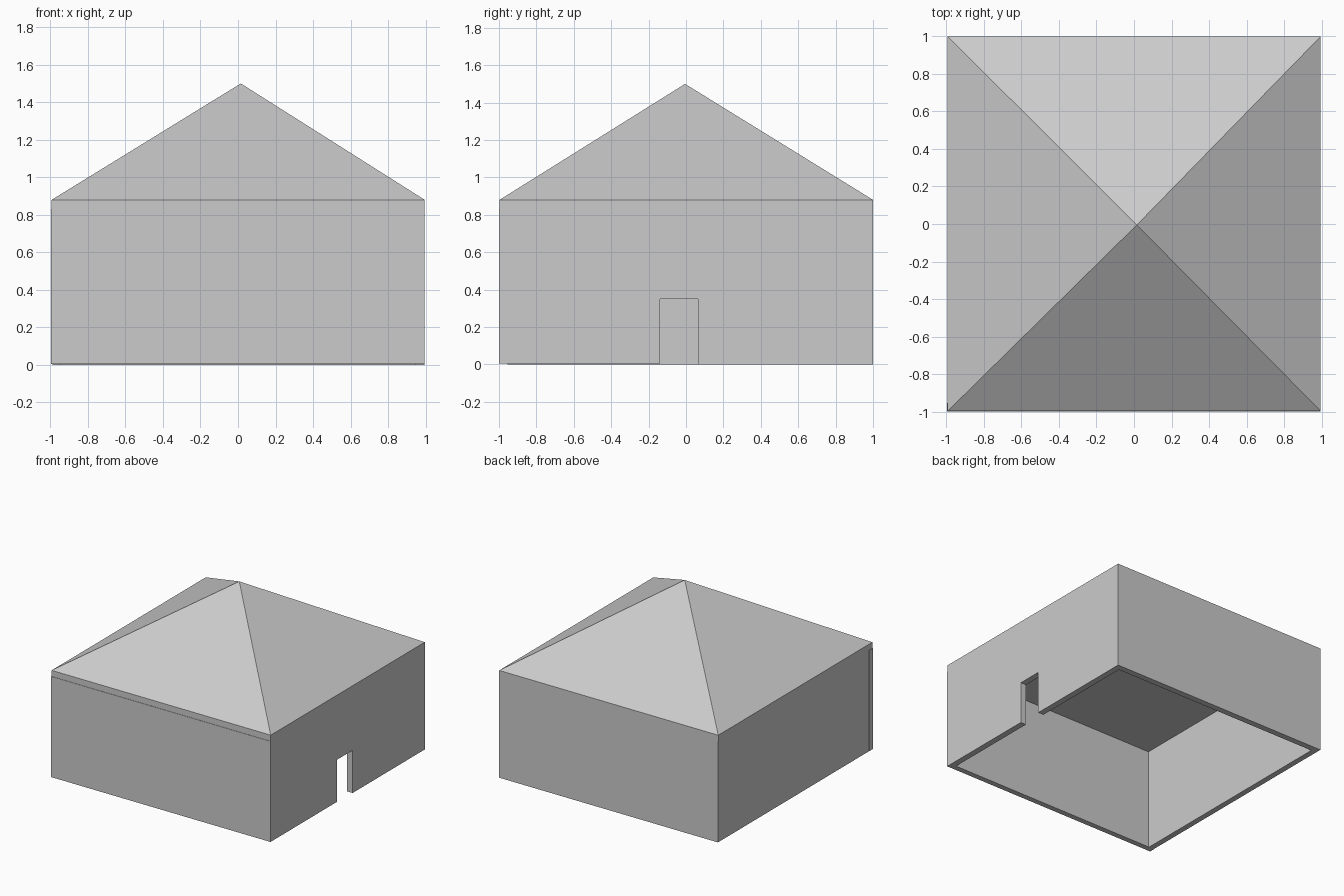
import bpy, bmesh

if "Cube" in bpy.data.objects:
    bpy.data.objects.remove(bpy.data.objects["Cube"])


def finish(bm, name):
    bmesh.ops.recalc_face_normals(bm, faces=bm.faces)
    mesh = bpy.data.meshes.new(name)
    bm.to_mesh(mesh)
    bm.free()
    obj = bpy.data.objects.new(name, mesh)
    bpy.context.collection.objects.link(obj)
    return obj


def wall(name, axis, profile, start, end):
    """Extrude an (along, z) outline through the wall thickness on one axis."""
    bm = bmesh.new()

    def place(a, z, d):
        return (d, a, z) if axis == 'x' else (a, d, z)

    face = bm.faces.new([bm.verts.new(place(a, z, start)) for a, z in profile])
    geom = bmesh.ops.extrude_face_region(bm, geom=[face])['geom']
    shift = place(0, 0, end - start)
    bmesh.ops.translate(bm, vec=shift,
                        verts=[v for v in geom if isinstance(v, bmesh.types.BMVert)])
    return finish(bm, name)


def rect(a0, a1, z0, z1):
    return [(a0, z0), (a1, z0), (a1, z1), (a0, z1)]


WALL_TOP, EAVE, PEAK = 0.83, 0.88, 1.5
LEFT, RIGHT, FRONT, BACK = -0.993, 0.995, -0.997, 1.0

# Plain walls
wall("front_wall", 'y', rect(-0.997, RIGHT, 0.005, WALL_TOP), -1.0, -0.955)
wall("back_wall", 'y', rect(LEFT + 0.003, RIGHT, 0, WALL_TOP), 0.95, BACK)
wall("left_wall", 'x', rect(-0.955, 0.95, 0, WALL_TOP), LEFT + 0.003, -0.943)

# Right wall with the doorway cut into its outline
wall("door_wall", 'x',
     [(-0.955, 0.005), (-0.138, 0.005), (-0.138, 0.35), (0.065, 0.35),
      (0.065, 0), (0.95, 0), (0.95, WALL_TOP), (-0.955, WALL_TOP)],
     0.945, RIGHT)

# Roof: thin slab with a pyramid on top, flat ceiling below
bm = bmesh.new()
corners = [(LEFT, FRONT), (RIGHT, FRONT), (RIGHT, BACK), (LEFT, BACK)]
low = [bm.verts.new((x, y, WALL_TOP)) for x, y in corners]
high = [bm.verts.new((x, y, EAVE)) for x, y in corners]
apex = bm.verts.new((0.015, -0.005, PEAK))
bm.faces.new(low)
for i in range(4):
    j = (i + 1) % 4
    bm.faces.new((low[i], low[j], high[j], high[i]))
    bm.faces.new((high[i], high[j], apex))
finish(bm, "roof")
